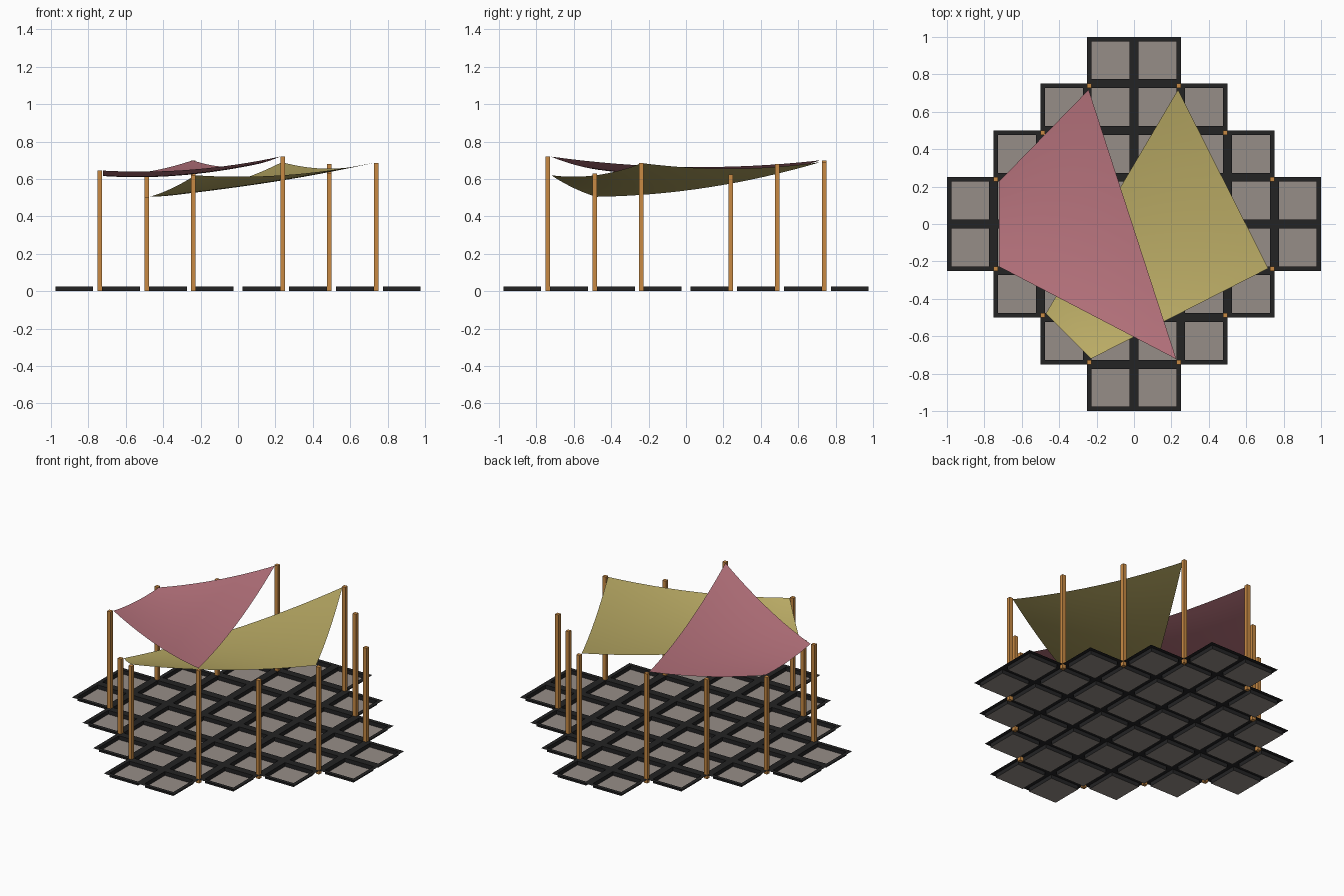
import bpy, bmesh
from mathutils import Vector

if "Cube" in bpy.data.objects:
    bpy.data.objects.remove(bpy.data.objects["Cube"])


def material(name, rgb):
    """Flat colour from 0-255 sRGB values."""
    m = bpy.data.materials.new(name)
    lin = [((c / 255 + 0.055) / 1.055) ** 2.4 for c in rgb]
    m.diffuse_color = (*lin, 1)
    m.use_nodes = True
    m.node_tree.nodes["Principled BSDF"].inputs["Base Color"].default_value = m.diffuse_color
    return m


FRAME = material("charcoal frame", (35, 35, 36))
TILE = material("warm grey tile", (150, 141, 135))
WOOD = material("orange wood", (200, 138, 68))
PINK = material("dusty pink cloth", (186, 117, 127))
YELLOW = material("mustard cloth", (186, 171, 101))


def finish(name, bm, mat):
    mesh = bpy.data.meshes.new(name)
    bm.to_mesh(mesh)
    bm.free()
    mesh.materials.append(mat)
    ob = bpy.data.objects.new(name, mesh)
    bpy.context.collection.objects.link(ob)
    return ob


# Floor: stepped diamond of trays, each with a grey base, dark walls and a top flange
P, LIP, H = 0.25, 0.024, 0.025
frame, tiles = bmesh.new(), bmesh.new()


def ring(bm, cx, cy, r, z):
    return [bm.verts.new((cx + sx * r, cy + sy * r, z))
            for sx, sy in ((-1, -1), (1, -1), (1, 1), (-1, 1))]


for i in range(-4, 4):
    for j in range(-4, 4):
        cx, cy = (i + 0.5) * P, (j + 0.5) * P
        if abs(i + 0.5) + abs(j + 0.5) > 4.01:
            if abs(i + 0.5) + abs(j + 0.5) > 4.5:
                continue
        outer = ring(frame, cx, cy, P / 2, H)
        inner = ring(frame, cx, cy, P / 2 - LIP, H)
        base = ring(frame, cx, cy, P / 2 - LIP, 0)
        for k in range(4):
            n = (k + 1) % 4
            frame.faces.new((outer[k], outer[n], inner[n], inner[k]))
            frame.faces.new((inner[k], inner[n], base[n], base[k]))
        tiles.faces.new(ring(tiles, cx, cy, P / 2 - LIP, 0))
finish("floor_frames", frame, FRAME)
finish("floor_tiles", tiles, TILE)

# Posts: square timbers in the steps of the outline (x, y, height)
A, B, C = 0.239, 0.489, 0.738
POSTS = [(A, -C, .72), (B, -B, .63), (C, -A, .685),
         (C, A, .625), (B, B, .68), (A, C, .69),
         (-A, C, .70), (-B, B, .635), (-C, A, .62),
         (-C, -A, .645), (-B, -B, .505), (-A, -C, .62)]
for n, (x, y, h) in enumerate(POSTS):
    bm = bmesh.new()
    bmesh.ops.create_cube(bm, size=1)
    bmesh.ops.scale(bm, vec=(0.024, 0.024, h), verts=bm.verts)
    bmesh.ops.translate(bm, vec=(x, y, h / 2), verts=bm.verts)
    finish(f"post_{n + 1}", bm, WOOD)


# Sails: four-cornered cloth between post tops, sagging along edges and middle
def sail(name, post_ids, mat, n=16, sag=0.03):
    pts = [Vector(POSTS[k]) for k in post_ids]
    mid = sum(pts, Vector()) / 4
    a, b, c, d = [p + (Vector((mid.x, mid.y, p.z)) - p).normalized() * 0.02 for p in pts]
    bm = bmesh.new()
    grid = []
    for i in range(n + 1):
        u = i / n
        row = []
        for j in range(n + 1):
            v = j / n
            p = a.lerp(b, u).lerp(d.lerp(c, u), v)
            lu = (b - a).length * (1 - v) + (c - d).length * v
            lv = (d - a).length * (1 - u) + (c - b).length * u
            p.z -= 4 * sag * (lu * u * (1 - u) + lv * v * (1 - v))
            row.append(bm.verts.new(p))
        grid.append(row)
    for i in range(n):
        for j in range(n):
            f = bm.faces.new((grid[i][j], grid[i + 1][j], grid[i + 1][j + 1], grid[i][j + 1]))
            f.smooth = True
    bm.normal_update()
    if sum(f.normal.z for f in bm.faces) < 0:
        bmesh.ops.reverse_faces(bm, faces=bm.faces)
    finish(name, bm, mat)


sail("pink_sail", (0, 6, 8, 9), PINK)
sail("yellow_sail", (2, 5, 10, 11), YELLOW)
